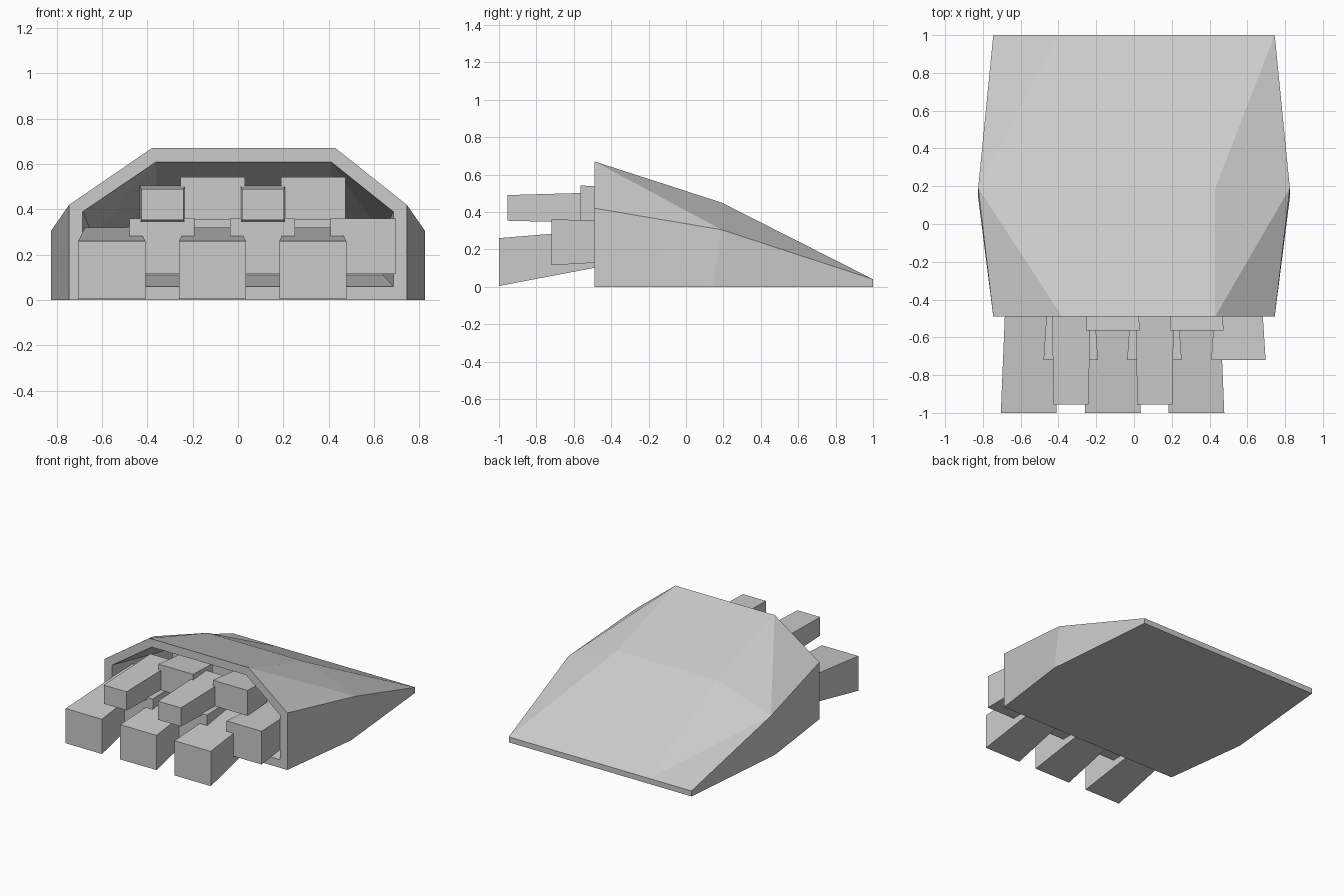
import bpy, bmesh

if "Cube" in bpy.data.objects:
    bpy.data.objects.remove(bpy.data.objects["Cube"])


def finish(name, bm):
    bmesh.ops.recalc_face_normals(bm, faces=bm.faces)
    mesh = bpy.data.meshes.new(name)
    bm.to_mesh(mesh)
    bm.free()
    obj = bpy.data.objects.new(name, mesh)
    bpy.context.collection.objects.link(obj)
    return obj


def section(bm, y, base_y, half, z0, shoulder, left, right, top):
    """Six-point arch: base, shoulder, roof, roof, shoulder, base."""
    pts = [(-half, base_y, z0), (-half, y, shoulder), (left, y, top),
           (right, y, top), (half, y, shoulder), (half, base_y, z0)]
    return [bm.verts.new(p) for p in pts]


def bridge(bm, a, b, flipped=()):
    """Join two sections; the shoulder facets are folded along a diagonal."""
    for i in range(6):
        j = (i + 1) % 6
        if i == 5:
            bm.faces.new((a[i], a[j], b[j], b[i]))
        elif i in flipped:
            bm.faces.new((a[i], a[j], b[i]))
            bm.faces.new((a[j], b[j], b[i]))
        else:
            bm.faces.new((a[i], a[j], b[j]))
            bm.faces.new((a[i], b[j], b[i]))


def block(name, y0, y1, front, back):
    """Tapered block between two rectangles given as (x0, x1, z0, z1)."""
    bm = bmesh.new()
    ends = []
    for y, (x0, x1, z0, z1) in ((y0, front), (y1, back)):
        ends.append([bm.verts.new(p) for p in
                     ((x0, y, z0), (x1, y, z0), (x1, y, z1), (x0, y, z1))])
    a, b = ends
    bm.faces.new(a)
    bm.faces.new(b)
    for i in range(4):
        j = (i + 1) % 4
        bm.faces.new((a[i], a[j], b[j], b[i]))
    return finish(name, bm)


# Faceted wedge shell with a hollow open front
bm = bmesh.new()
mouth = section(bm, -0.49, -0.49, 0.745, 0, 0.42, -0.38, 0.43, 0.67)
middle = section(bm, 0.19, 0.14, 0.825, 0, 0.305, -0.38, 0.43, 0.45)
tail = section(bm, 1.0, 1.0, 0.745, 0, 0.04, -0.40, 0.43, 0.04)
lip = section(bm, -0.49, -0.49, 0.685, 0.06, 0.39, -0.36, 0.41, 0.61)
inner = section(bm, 0.15, 0.15, 0.64, 0.11, 0.28, -0.36, 0.41, 0.36)
bridge(bm, mouth, middle, flipped=(1,))
bridge(bm, middle, tail)
bm.faces.new(tail)
bridge(bm, mouth, lip)
bridge(bm, lip, inner, flipped=(1,))
bm.faces.new(inner)
finish("wedge_shell", bm)

# Bottom row of long blocks
for n, x in enumerate((-0.557, -0.112, 0.33)):
    block(f"lower_block_{n}", -1.0, -0.27,
          (x - 0.148, x + 0.148, 0.004, 0.26),
          (x - 0.118, x + 0.118, 0.143, 0.32))

# Middle row of blocks
for n, x in enumerate((-0.335, 0.108, 0.553)):
    block(f"middle_block_{n}", -0.72, -0.2,
          (x - 0.144, x + 0.144, 0.115, 0.36),
          (x - 0.11, x + 0.11, 0.145, 0.35))

# Upper row of short blocks
for n, x in enumerate((-0.112, 0.332)):
    block(f"upper_block_{n}", -0.565, -0.32,
          (x - 0.142, x + 0.142, 0.355, 0.542),
          (x - 0.13, x + 0.13, 0.36, 0.525))

# Slim upper blocks that reach furthest forward
for n, x in enumerate((-0.333, 0.11)):
    block(f"slim_block_{n}", -0.955, -0.4,
          (x - 0.093, x + 0.093, 0.353, 0.49),
          (x - 0.102, x + 0.102, 0.34, 0.506))
